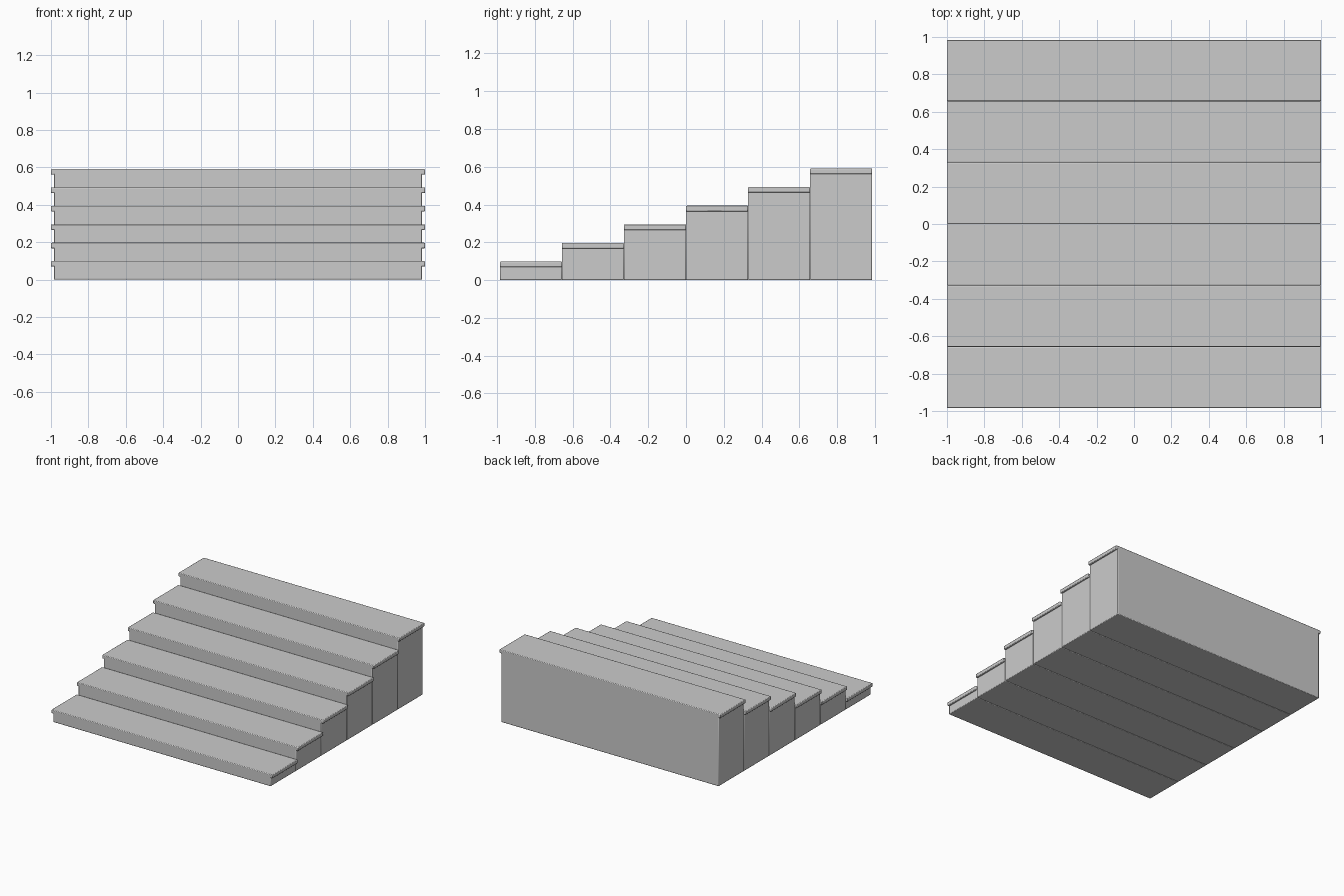
import bpy

if "Cube" in bpy.data.objects:
    bpy.data.objects.remove(bpy.data.objects["Cube"])

STEPS = 6
HALF_Y = 0.985
DEPTH = 2 * HALF_Y / STEPS
RISE = 0.0985
TREAD = 0.03


def block(name, size, centre, bevel):
    bpy.ops.mesh.primitive_cube_add(size=1, location=centre)
    ob = bpy.context.object
    ob.name = name
    ob.scale = size
    bpy.ops.object.transform_apply(location=False, rotation=False, scale=True)
    mod = ob.modifiers.new("edge_bevel", 'BEVEL')
    mod.width = bevel
    mod.segments = 2
    bpy.ops.object.shade_smooth_by_angle()
    return ob


for i in range(STEPS):
    y = -HALF_Y + DEPTH * (i + 0.5)
    top = RISE * (i + 1)
    # solid riser block standing on the ground
    h = top - TREAD / 2
    block(f"step_block_{i + 1}", (1.97, DEPTH, h), (0, y, h / 2), 0.005)
    # thin tread slab overhanging at both ends
    block(f"step_tread_{i + 1}", (2.0, DEPTH, TREAD), (0, y, top - TREAD / 2), 0.005)
